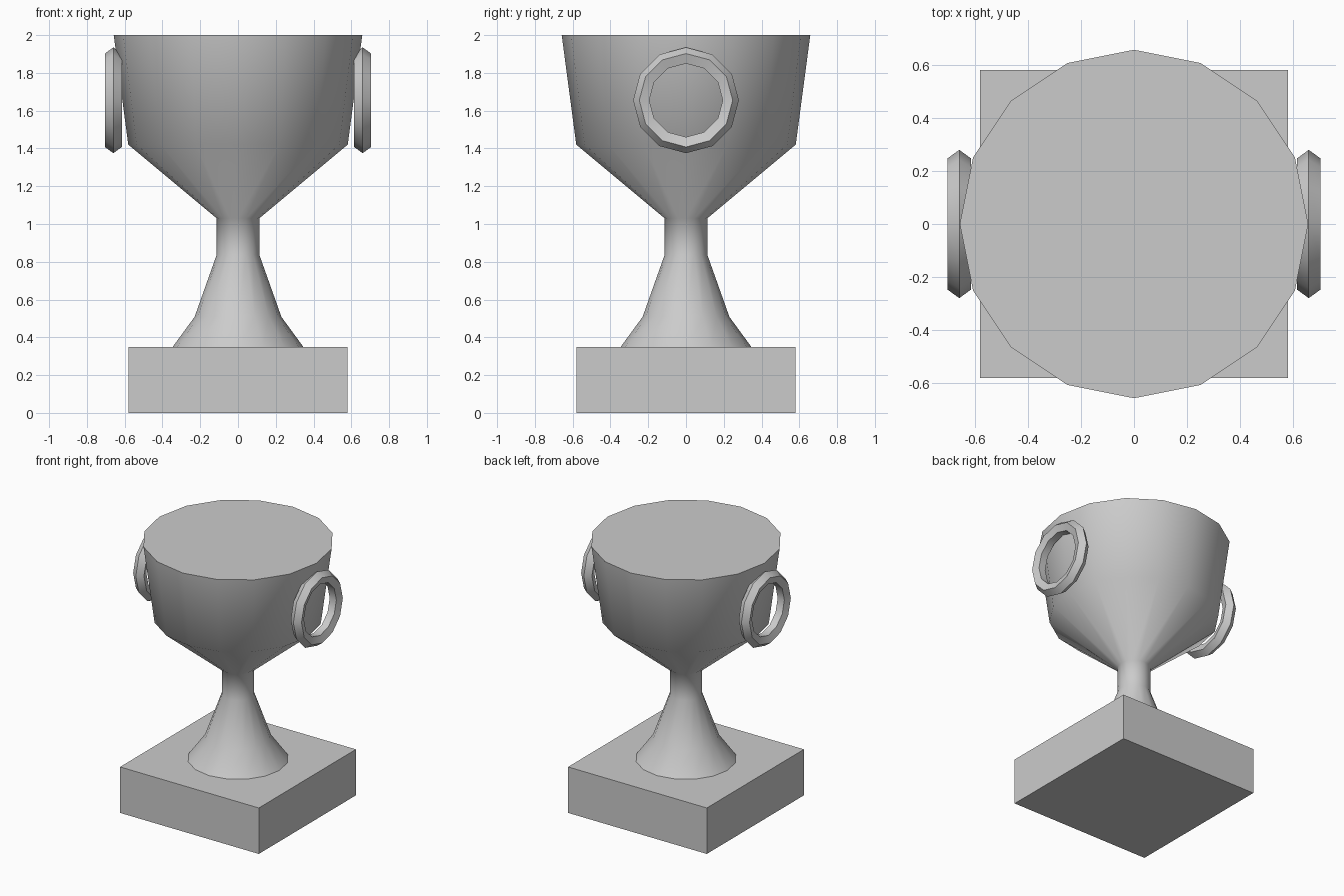
import bpy, bmesh, math

if "Cube" in bpy.data.objects:
    bpy.data.objects.remove(bpy.data.objects["Cube"])


def smooth(obj, degrees=60):
    bpy.ops.object.select_all(action='DESELECT')
    obj.select_set(True)
    bpy.context.view_layer.objects.active = obj
    bpy.ops.object.shade_smooth_by_angle(angle=math.radians(degrees))


def lathe(name, profile, sides):
    """Closed solid of revolution from (radius, z) points, bottom to top."""
    bm = bmesh.new()
    rings = [[bm.verts.new((r * math.cos(2 * math.pi * i / sides),
                            r * math.sin(2 * math.pi * i / sides), z))
              for i in range(sides)] for r, z in profile]
    for low, high in zip(rings, rings[1:]):
        for i in range(sides):
            j = (i + 1) % sides
            bm.faces.new((low[i], low[j], high[j], high[i]))
    bm.faces.new(rings[0][::-1])
    bm.faces.new(rings[-1])
    mesh = bpy.data.meshes.new(name)
    bm.to_mesh(mesh)
    bm.free()
    obj = bpy.data.objects.new(name, mesh)
    bpy.context.collection.objects.link(obj)
    smooth(obj)
    return obj


# Square plinth
bpy.ops.mesh.primitive_cube_add(size=1, location=(0, 0, 0.174))
plinth = bpy.context.object
plinth.name = "plinth"
plinth.scale = (1.162, 1.162, 0.348)
bpy.ops.object.transform_apply(location=False, rotation=False, scale=True)

# Flared stem and bowl with a flat closed top
lathe("cup", [(0.347, 0.348), (0.23, 0.508), (0.113, 0.837), (0.113, 1.03),
              (0.581, 1.42), (0.658, 2.0)], 16)

# Ring handles, five-sided in section
for side, name in ((1, "right_handle"), (-1, "left_handle")):
    bpy.ops.mesh.primitive_torus_add(
        major_segments=12, minor_segments=5, major_radius=0.2327,
        minor_radius=0.0473, location=(side * 0.66, 0, 1.655),
        rotation=(0, side * math.pi / 2, 0))
    handle = bpy.context.object
    handle.name = name
    smooth(handle)
